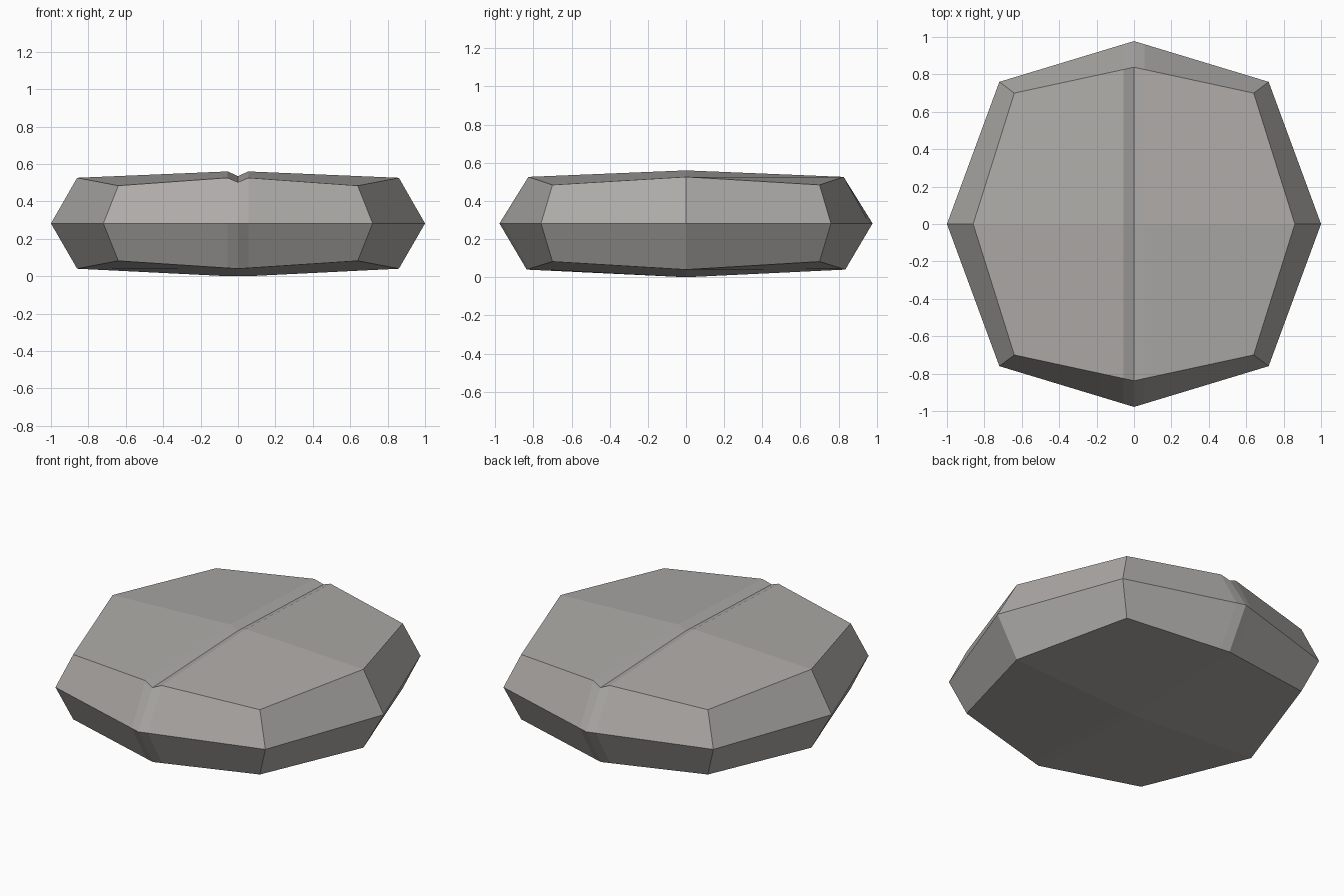
import bpy, bmesh

if "Cube" in bpy.data.objects:
    bpy.data.objects.remove(bpy.data.objects["Cube"])

G = 0.055  # half width of the top groove

mat = bpy.data.materials.new("warm grey")
mat.diffuse_color = (0.42, 0.405, 0.39, 1)
mat.use_nodes = True
mat.node_tree.nodes["Principled BSDF"].inputs["Base Color"].default_value = mat.diffuse_color

bm = bmesh.new()


def ring(ax, ay, dx, dy, z_axis, z_diag, groove=0.0):
    """Quarter outline mirrored to a closed 12-point ring, with narrow centre strips."""
    t = G / dx
    strip = (G, ay + (dy - ay) * t, z_axis + (z_diag - z_axis) * t * (groove == 0))
    q = [(ax, 0, z_axis), (dx, dy, z_diag), strip, (0, ay, z_axis - groove)]
    pts = q + [(-x, y, z) for x, y, z in q[2::-1]]
    pts += [(x, -y, z) for x, y, z in pts[5:0:-1]]
    return [bm.verts.new(p) for p in pts]


# Side rings: bottom edge, widest line, grooved top edge
low = ring(0.86, 0.835, 0.64, 0.70, 0.04, 0.082)
mid = ring(1.0, 0.978, 0.72, 0.76, 0.282, 0.282)
top = ring(0.86, 0.838, 0.64, 0.70, 0.526, 0.484, 0.024)
for a, b in ((low, mid), (mid, top)):
    for i in range(12):
        j = (i + 1) % 12
        bm.faces.new((a[i], a[j], b[j], b[i]))


def cap(r, z, groove):
    """Close a ring with four broad panels and a centre strip."""
    right, centre, left = (bm.verts.new((x, 0, z - (groove if x == 0 else 0))) for x in (G, 0, -G))
    for ids in ((0, 1, 2, right), (right, 2, 3, centre), (centre, 3, 4, left), (left, 4, 5, 6),
                (6, 7, 8, left), (left, 8, 9, centre), (centre, 9, 10, right), (right, 10, 11, 0)):
        bm.faces.new([r[k] if isinstance(k, int) else k for k in ids])


cap(top, 0.56, 0.025)
cap(low, 0.0, 0.0)
bmesh.ops.recalc_face_normals(bm, faces=bm.faces)

me = bpy.data.meshes.new("grooved_pad")
bm.to_mesh(me)
bm.free()
me.materials.append(mat)
bpy.context.collection.objects.link(bpy.data.objects.new("grooved_pad", me))
